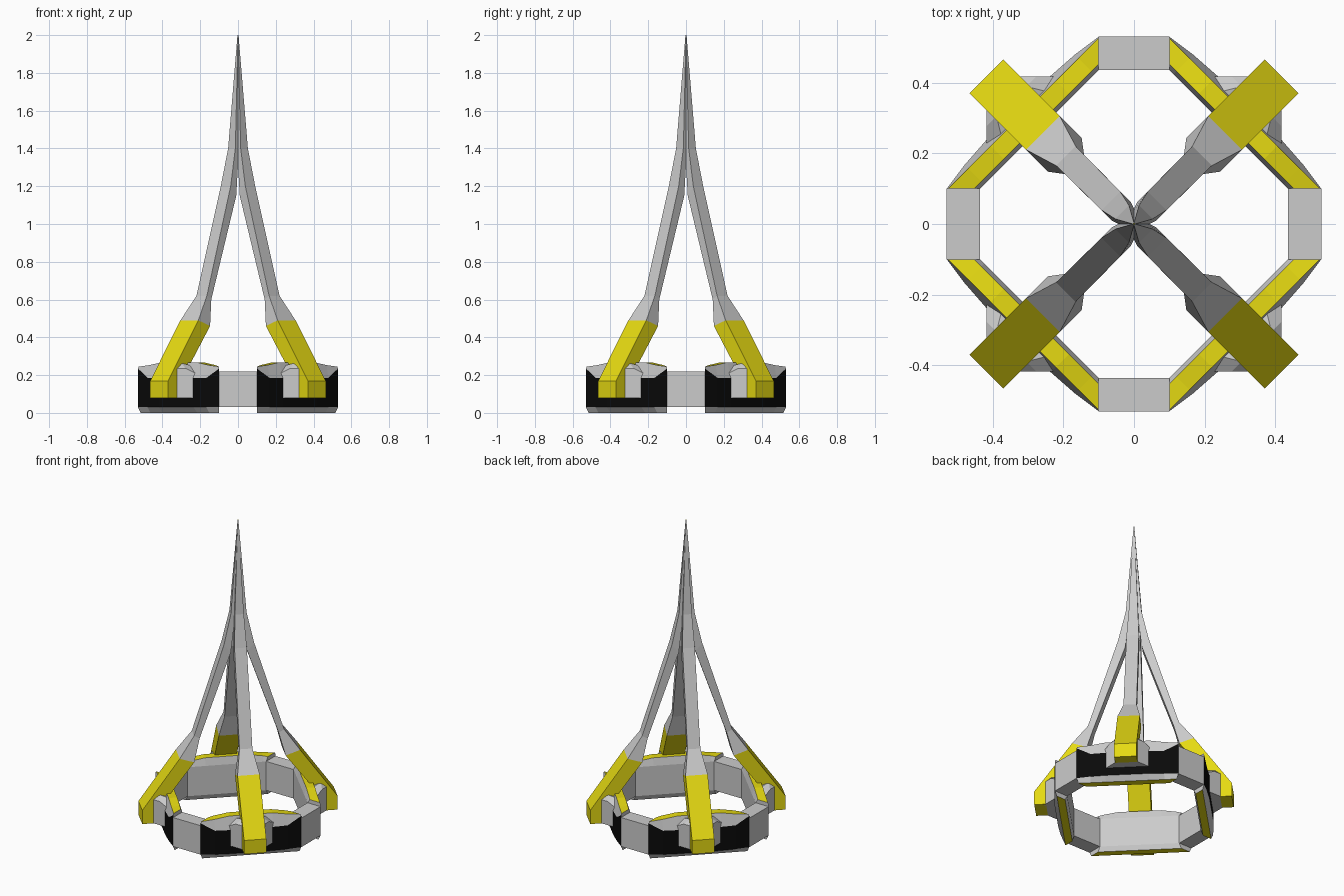
import bpy, bmesh, math
from mathutils import Matrix, Vector

cube = bpy.data.objects.get("Cube")
if cube:
    bpy.data.objects.remove(cube, do_unlink=True)


def material(name, rgb):
    m = bpy.data.materials.new(name)
    m.use_nodes = True
    m.diffuse_color = (*rgb, 1)
    bsdf = next(n for n in m.node_tree.nodes if n.type == 'BSDF_PRINCIPLED')
    bsdf.inputs["Base Color"].default_value = (*rgb, 1)
    bsdf.inputs["Roughness"].default_value = 0.7
    return m


MATS = [material("light_grey", (0.6, 0.6, 0.6)),
        material("yellow", (0.79, 0.70, 0.006)),
        material("black", (0.003, 0.003, 0.003))]
GREY, YELLOW, BLACK = range(3)


def loft(name, sections, angle, colour=lambda span, side: GREY, cap=GREY):
    """Skin a row of matching loops (u outward, v sideways, z up), then turn about z."""
    bm = bmesh.new()
    rows = [[bm.verts.new(p) for p in s] for s in sections]
    n = len(rows[0])
    for i in range(len(rows) - 1):
        for j in range(n):
            k = (j + 1) % n
            f = bm.faces.new((rows[i][j], rows[i][k], rows[i + 1][k], rows[i + 1][j]))
            f.material_index = colour(i, j)
    for row in (rows[0], rows[-1]):
        bm.faces.new(row).material_index = cap
    bmesh.ops.recalc_face_normals(bm, faces=bm.faces)
    bm.transform(Matrix.Rotation(angle, 4, 'Z'))
    me = bpy.data.meshes.new(name)
    bm.to_mesh(me)
    bm.free()
    for m in MATS:
        me.materials.append(m)
    ob = bpy.data.objects.new(name, me)
    bpy.context.collection.objects.link(ob)
    return ob


# Leg stations: outer u, outer z, inner u, inner z, half width
LEG = [(.59, .08, .52, .08, .067),
       (.59, .17, .52, .13, .067),
       (.364, .49, .276, .46, .067),
       (.272, .62, .239, .60, .039),
       (.092, 1.2, .05, 1.15, .037),
       (.047, 1.4, .02, 1.4, .027),
       (.002, 2.0, .0, 2.0, .002)]


def leg_loop(uo, zo, ui, zi, w):
    return [(uo, -w, zo), (uo, w, zo), (ui, w, zi), (ui, -w, zi)]


# Ring block stations: mitred end, shoulder, raised middle
def block_loop(sign, reach, bulge, lip, top):
    prof = [(.39, 0), (.435, 0), (.445 + bulge, .03), (.445 + bulge, lip),
            (.442, top), (.39, top), (.378, .22), (.378, .03)]
    loop = []
    for u, z in prof:
        v = (u - .141) if reach is None else reach
        loop.append((u, sign * v, z))
    return loop


def block_sections():
    half = [(None, 0, .235, .245), (.22, .012, .185, .253), (.13, .018, .185, .268)]
    return ([block_loop(-1, *h) for h in half] +
            [block_loop(1, *h) for h in reversed(half)])


def block_colour(span, side):
    if side == 2:
        return BLACK
    return YELLOW if side in (0, 4) else GREY


# Bracket joining ring block and foot
def bracket_loop(u, w, shoulder, top):
    return [(u, -w, .08), (u, w, .08), (u, w, shoulder),
            (u, w * .6, top), (u, -w * .6, top), (u, -w, shoulder)]


BRACKET = [bracket_loop(.44, .15, .2, .25),
           bracket_loop(.49, .10, .235, .265),
           bracket_loop(.53, .06, .235, .25)]

# Straight ring segment
SEGMENT = [[(.435, v, .03), (.53, v, .03), (.53, v, .22), (.435, v, .22)]
           for v in (-.1, .1)]

CORNERS = ["back_left", "back_right", "front_right", "front_left"]
SIDES = ["left", "back", "right", "front"]
for i in range(4):
    diagonal = math.radians(45 + 90 * i)
    loft(CORNERS[i] + "_leg", [leg_loop(*s) for s in LEG], diagonal,
         lambda span, side: YELLOW if span < 2 else GREY, YELLOW)
    loft(CORNERS[i] + "_ring_block", block_sections(), diagonal, block_colour)
    loft(CORNERS[i] + "_bracket", BRACKET, diagonal)
    loft(SIDES[i] + "_ring_segment", SEGMENT, math.radians(90 * i))
